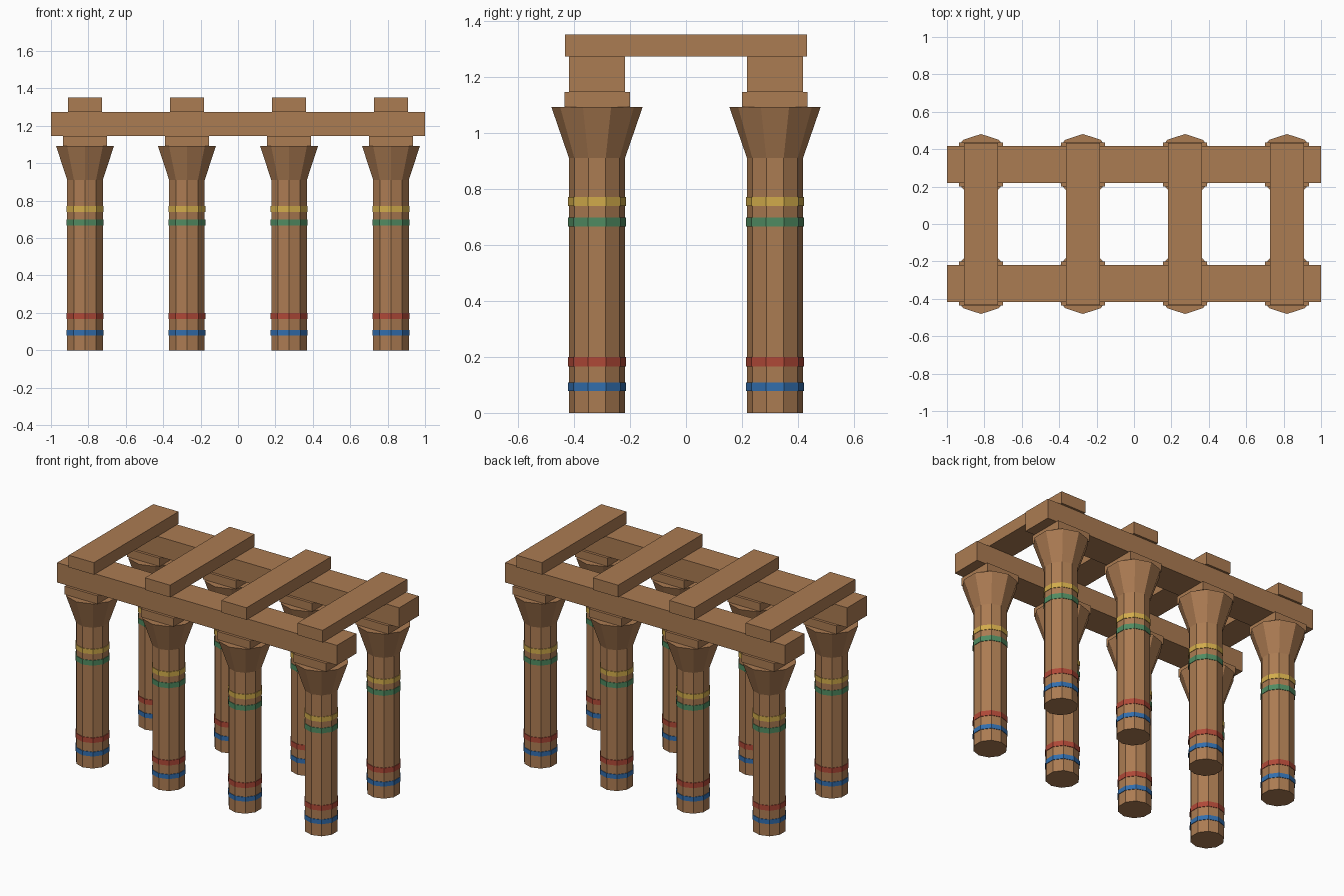
import bpy
import bmesh
from mathutils import Matrix

default_cube = bpy.data.objects.get("Cube")
if default_cube:
    bpy.data.objects.remove(default_cube, do_unlink=True)


def make_material(name, rgb):
    mat = bpy.data.materials.new(name)
    mat.use_nodes = True
    color = (*rgb, 1.0)
    mat.diffuse_color = color
    mat.node_tree.nodes["Principled BSDF"].inputs["Base Color"].default_value = color
    return mat


wood = make_material("warm_wood", (0.41, 0.20, 0.085))
blue = make_material("blue_paint", (0.032, 0.156, 0.42))
red = make_material("red_paint", (0.43, 0.065, 0.038))
green = make_material("green_paint", (0.08, 0.26, 0.12))
yellow = make_material("yellow_paint", (0.64, 0.41, 0.07))


def finish(name, bm, mat):
    mesh = bpy.data.meshes.new(name)
    bm.to_mesh(mesh)
    bm.free()
    mesh.materials.append(mat)
    obj = bpy.data.objects.new(name, mesh)
    bpy.context.collection.objects.link(obj)
    return obj


def ten_sided(name, x, y, z0, z1, r0, r1, mat):
    """Ten-sided drum or cone with a corner pointing along y."""
    bm = bmesh.new()
    bmesh.ops.create_cone(bm, cap_ends=True, segments=10, radius1=r0, radius2=r1,
                          depth=z1 - z0,
                          matrix=Matrix.Translation((x, y, (z0 + z1) / 2)))
    return finish(name, bm, mat)


def block(name, x, y, z0, z1, width, depth, mat):
    bm = bmesh.new()
    place = Matrix.Translation((x, y, (z0 + z1) / 2))
    size = Matrix.Diagonal((width, depth, z1 - z0, 1))
    bmesh.ops.create_cube(bm, size=1, matrix=place @ size)
    return finish(name, bm, mat)


COLUMN_X = (-0.818, -0.273, 0.273, 0.818)
ROW_Y = 0.318
SHAFT_R = 0.1
BANDS = (("blue_band", 0.079, 0.108, blue), ("red_band", 0.166, 0.199, red),
         ("green_band", 0.666, 0.699, green), ("yellow_band", 0.74, 0.771, yellow))

for side, y in (("front", -ROW_Y), ("back", ROW_Y)):
    # Columns with flared capitals, painted bands and square pads
    for i, x in enumerate(COLUMN_X, 1):
        tag = f"{side}_{i}"
        ten_sided(f"shaft_{tag}", x, y, 0, 0.91, SHAFT_R, SHAFT_R, wood)
        ten_sided(f"capital_{tag}", x, y, 0.91, 1.093, SHAFT_R, 0.163, wood)
        block(f"pad_{tag}", x, y, 1.093, 1.146, 0.234, 0.234, wood)
        for band, z0, z1, mat in BANDS:
            ten_sided(f"{band}_{tag}", x, y, z0, z1, 0.1035, 0.1035, mat)
    # Long beam over each row
    block(f"long_beam_{side}", 0, y, 1.146, 1.274, 2, 0.2, wood)

# Cross beams joining the rows
for i, x in enumerate(COLUMN_X, 1):
    block(f"cross_beam_{i}", x, 0, 1.274, 1.352, 0.18, 0.864, wood)
